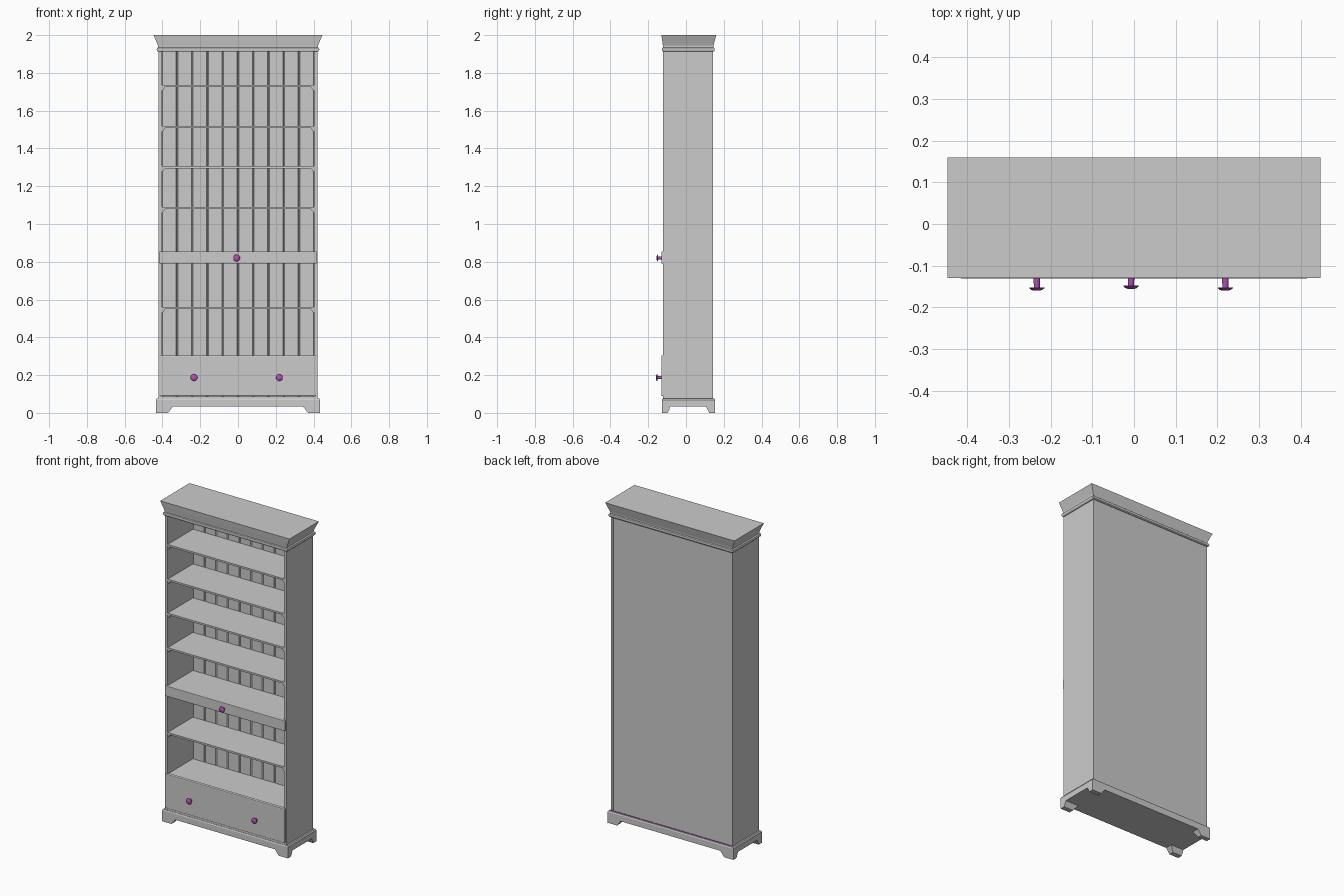
import bpy, bmesh, math
from mathutils import Matrix

if "Cube" in bpy.data.objects:
    bpy.data.objects.remove(bpy.data.objects["Cube"])

purple = bpy.data.materials.new("purple")
purple.diffuse_color = (0.45, 0.08, 0.45, 1)
purple.use_nodes = True
purple.node_tree.nodes["Principled BSDF"].inputs["Base Color"].default_value = purple.diffuse_color


def finish(bm, name, bevel=0, mat=None):
    bmesh.ops.recalc_face_normals(bm, faces=bm.faces)
    me = bpy.data.meshes.new(name)
    bm.to_mesh(me)
    bm.free()
    ob = bpy.data.objects.new(name, me)
    bpy.context.collection.objects.link(ob)
    if bevel:
        m = ob.modifiers.new("bevel", 'BEVEL')
        m.width, m.segments = bevel, 2
    if mat:
        me.materials.append(mat)
    return ob


def bridge(name, rings, **kw):
    """Skin a stack of equal-length point rings and cap both ends."""
    bm = bmesh.new()
    vs = [[bm.verts.new(p) for p in r] for r in rings]
    n = len(vs[0])
    for a, b in zip(vs, vs[1:]):
        for i in range(n):
            bm.faces.new((a[i], a[(i + 1) % n], b[(i + 1) % n], b[i]))
    bm.faces.new(vs[0])
    bm.faces.new(vs[-1])
    return finish(bm, name, **kw)


def loft(name, rects, **kw):
    """Rectangles given as (x0, x1, y0, y1, z)."""
    return bridge(name, [[(a, c, z), (b, c, z), (b, d, z), (a, d, z)]
                         for a, b, c, d, z in rects], **kw)


def box(name, x0, x1, y0, y1, z0, z1, **kw):
    return loft(name, [(x0, x1, y0, y1, z0), (x0, x1, y0, y1, z1)], **kw)


def lathe(name, profile, x, z, **kw):
    """Turned part around a y axis; profile holds (radius, y)."""
    n = 20
    ob = bridge(name, [[(x + r * math.cos(2 * math.pi * i / n), y,
                         z + r * math.sin(2 * math.pi * i / n)) for i in range(n)]
                       for r, y in profile], **kw)
    for p in ob.data.polygons:
        p.use_smooth = len(p.vertices) == 4
    ob.data.set_sharp_from_angle(angle=math.radians(35))


FRONT, BACK, INNER = -0.121, 0.143, 0.131

# Plinth with four tapered feet
loft("plinth", [(-w, w, f, b, z) for w, f, b, z in (
    (0.435, -0.128, 0.153, 0.033), (0.435, -0.128, 0.153, 0.069),
    (0.430, -0.125, 0.150, 0.076))])
for sx in (-1, 1):
    for edge, d, label in ((-0.128, 1, "front"), (0.153, -1, "back")):
        loft(f"{label}_foot", [(sx * 0.435, sx * xi, edge, edge + d * yi, z)
                               for xi, yi, z in ((0.37, 0.030, 0), (0.345, 0.046, 0.033))])

# Carcass sides
for sx in (-1, 1):
    box("side_panel", sx * 0.403, sx * 0.420, FRONT, BACK, 0.075, 1.925)

# Back made of ten planks with V grooves
pts, pitch = [(-0.404, BACK - 0.0005)], 0.0808
for i in range(10):
    x0 = -0.404 + i * pitch
    pts += [(x0, INNER + 0.006), (x0 + 0.005, INNER), (x0 + pitch - 0.005, INNER)]
pts += [(0.404, INNER + 0.006), (0.404, BACK - 0.0005)]
bridge("plank_back", [[(x, y, z) for x, y in pts] for z in (0.078, 1.92)])

# Purple strip at the foot of the back
box("back_strip", -0.42, 0.42, 0.13, BACK + 0.001, 0.07, 0.081, mat=purple)

# Shelves with small corner cleats beneath
for z in (1.735, 1.518, 1.306, 1.090, 0.852, 0.560, 0.300):
    box("shelf", -0.404, 0.404, FRONT + 0.002, INNER + 0.001, z - 0.011, z)
    if z in (0.852, 0.300):
        continue
    for sx in (-1, 1):
        tri = ((0.404, z - 0.011), (0.404, z - 0.028), (0.398, z - 0.028), (0.386, z - 0.011))
        bridge("shelf_cleat", [[(sx * x, y, zz) for x, zz in tri]
                               for y in (FRONT + 0.006, INNER)])

# Boards that close the drawer spaces
box("upper_drawer_bottom", -0.404, 0.404, FRONT, INNER, 0.790, 0.800)
box("bottom_board", -0.41, 0.41, FRONT - 0.002, INNER, 0.070, 0.088)

# Drawer fronts
box("upper_drawer_front", -0.416, 0.416, -0.131, FRONT + 0.012, 0.790, 0.855, bevel=0.003)
box("lower_drawer_front", -0.414, 0.414, -0.131, FRONT + 0.012, 0.089, 0.304, bevel=0.005)

# Knobs
for x, z, tip in ((-0.233, 0.187, -0.160), (0.219, 0.187, -0.160), (-0.007, 0.820, -0.156)):
    lathe("knob", [(0.008, -0.128), (0.007, tip + 0.008), (0.018, tip + 0.008),
                   (0.018, tip + 0.006), (0.013, tip + 0.002), (0.006, tip)],
          x, z, mat=purple)

# Bead moulding and flared cornice
loft("cornice_bead", [(-w, w, f, b, z) for w, f, b, z in (
    (0.424, -0.122, 0.146, 1.912), (0.429, -0.126, 0.151, 1.917),
    (0.431, -0.127, 0.152, 1.924), (0.429, -0.126, 0.151, 1.931),
    (0.423, -0.122, 0.146, 1.935))])
loft("cornice", [(-w, w, f, b, z) for w, f, b, z in (
    (0.422, -0.121, 0.144, 1.932), (0.423, -0.122, 0.145, 1.944),
    (0.434, -0.126, 0.152, 1.970), (0.447, -0.130, 0.160, 2.000))])
